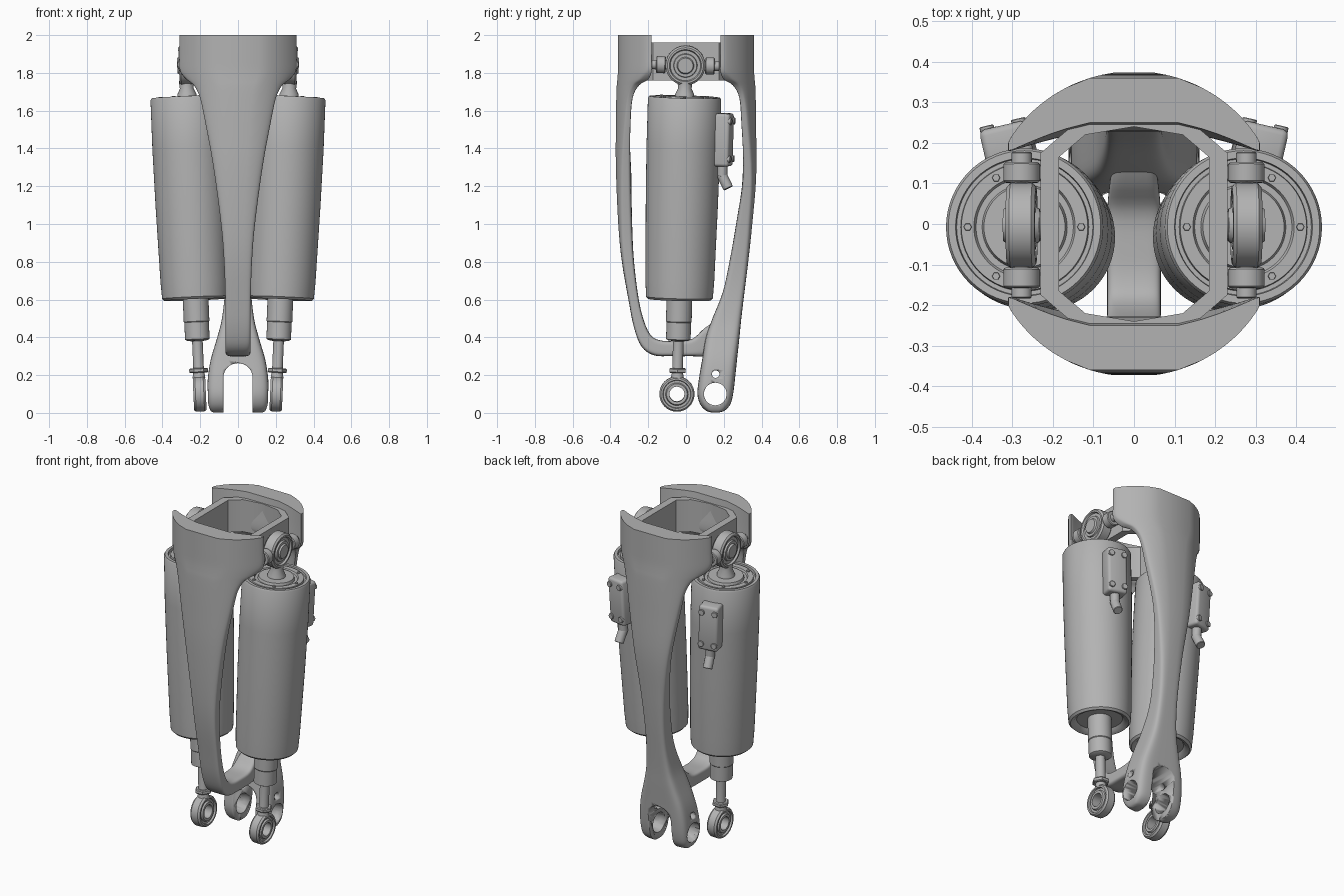
import bpy, bmesh
from math import pi, cos, sin, sqrt, radians, copysign
from mathutils import Matrix, Vector

default = bpy.data.objects.get("Cube")
if default:
    bpy.data.objects.remove(default, do_unlink=True)

grey = bpy.data.materials.new("machined_grey")
grey.use_nodes = True
GREY = (0.45, 0.45, 0.45, 1)
grey.diffuse_color = GREY
grey.node_tree.nodes["Principled BSDF"].inputs["Base Color"].default_value = GREY


def activate(obj):
    bpy.ops.object.select_all(action='DESELECT')
    obj.select_set(True)
    bpy.context.view_layer.objects.active = obj


def finish(name, bm, matrix=Matrix()):
    """Turn a bmesh into a shaded object."""
    bmesh.ops.transform(bm, matrix=matrix, verts=bm.verts)
    bmesh.ops.recalc_face_normals(bm, faces=bm.faces)
    mesh = bpy.data.meshes.new(name)
    bm.to_mesh(mesh)
    bm.free()
    mesh.materials.append(grey)
    obj = bpy.data.objects.new(name, mesh)
    bpy.context.collection.objects.link(obj)
    activate(obj)
    bpy.ops.object.shade_smooth_by_angle(angle=radians(35))
    return obj


def lathe(name, profile, matrix=Matrix(), steps=48):
    """Revolve (radius, height) points about z."""
    bm = bmesh.new()
    vs = [bm.verts.new((r, 0, z)) for r, z in profile]
    es = [bm.edges.new(pair) for pair in zip(vs, vs[1:])]
    bmesh.ops.spin(bm, geom=vs + es, cent=(0, 0, 0), axis=(0, 0, 1), angle=2 * pi, steps=steps)
    bmesh.ops.remove_doubles(bm, verts=bm.verts, dist=1e-5)
    return finish(name, bm, matrix)


def rod(name, radius, low, high, matrix=Matrix(), steps=24):
    c = 0.1 * radius
    return lathe(name, [(0, low), (radius - c, low), (radius, low + c),
                        (radius, high - c), (radius - c, high), (0, high)], matrix, steps)


def smooth_path(rows, sub=4):
    """Catmull-Rom interpolation of the stations."""
    out = []
    rows = [Vector(r) for r in rows]
    for i in range(len(rows) - 1):
        a, b, c, d = rows[max(i - 1, 0)], rows[i], rows[i + 1], rows[min(i + 2, len(rows) - 1)]
        for k in range(sub):
            t = k / sub
            out.append(b + (c - a) * (t / 2) + (2 * a - 5 * b + 4 * c - d) * (t * t / 2)
                       + (3 * b - a - 3 * c + d) * (t ** 3 / 2))
    return out + [rows[-1]]


def strut(name, rows, direction, n=48, arc=0.375):
    """Loft rounded, curved sections: outer y, outer z, inner y, inner z, half width."""
    bm = bmesh.new()
    loops = []
    for yo, zo, yi, zi, w in smooth_path(rows):
        sag_amount = min(max((zo - 0.5) / 0.5, 0), 1)
        bulge = max(0, zi - 1.3) * 0.13
        loop = []
        for k in range(n):
            a = 2 * pi * (k + 0.5) / n
            u = copysign(abs(cos(a)) ** 0.38, cos(a))
            s = (copysign(abs(sin(a)) ** 0.38, sin(a)) + 1) / 2
            x = w * u
            outer = yo - sag_amount * (arc - sqrt(arc * arc - x * x))
            inner = yi + bulge * (1 - u * u)
            loop.append(bm.verts.new((x, direction * (inner + (outer - inner) * s), zi + (zo - zi) * s)))
        loops.append(loop)
    for p, q in zip(loops, loops[1:]):
        for k in range(n):
            bm.faces.new((p[k], p[(k + 1) % n], q[(k + 1) % n], q[k]))
    bm.faces.new(loops[0])
    bm.faces.new(loops[-1])
    return finish(name, bm)


def cut(obj, cutter):
    activate(obj)
    mod = obj.modifiers.new("cut", 'BOOLEAN')
    mod.operation, mod.solver, mod.object = 'DIFFERENCE', 'EXACT', cutter
    # keep the cut ahead of any shading modifier
    bpy.ops.object.modifier_move_to_index(modifier=mod.name, index=0)
    bpy.ops.object.modifier_apply(modifier=mod.name)
    bpy.data.objects.remove(cutter, do_unlink=True)


def move(x, y, z):
    return Matrix.Translation((x, y, z))


TO_X = Matrix.Rotation(pi / 2, 4, 'Y')
TO_Y = Matrix.Rotation(-pi / 2, 4, 'X')

# Frame: two crescent collars flowing into the struts
collar = [(.376, 2, .17, 2, .31), (.376, 1.9, .17, 1.9, .31), (.376, 1.82, .17, 1.81, .308),
          (.376, 1.77, .185, 1.765, .275), (.376, 1.73, .235, 1.735, .232),
          (.376, 1.66, .272, 1.67, .2), (.376, 1.52, .285, 1.52, .17)]
strut("front_strut", collar + [
    (.374, 1.3, .29, 1.3, .13), (.36, 1, .285, 1, .09), (.34, .8, .275, .8, .074),
    (.305, .6, .25, .6, .067), (.275, .45, .22, .48, .066), (.235, .35, .185, .41, .066),
    (.17, .305, .14, .385, .066), (.08, .3, .07, .38, .066), (-.03, .3, -.03, .39, .066),
    (-.1, .3, -.1, .45, .06), (-.18, .32, -.18, .5, .05)], -1)
rear = strut("rear_strut", collar + [
    (.374, 1.25, .3, 1.25, .12), (.352, 1, .265, 1, .085), (.33, .8, .23, .8, .07),
    (.31, .64, .195, .64, .07), (.293, .5, .14, .5, .085), (.283, .4, .105, .4, .11),
    (.27, .28, .085, .28, .145), (.26, .18, .068, .18, .16), (.25, .1, .06, .1, .162),
    (.235, .045, .075, .045, .157), (.205, .012, .105, .012, .145), (.175, .002, .135, .002, .13)], 1)

# Fork slot, pin hole and small cross hole
bm = bmesh.new()
slot = [(.078, -.1)] + [(.078 * cos(a * pi / 16), .185 + .078 * sin(a * pi / 16)) for a in range(17)] + [(-.078, -.1)]
face = bm.faces.new([bm.verts.new((x, -.1, z)) for x, z in slot])
side = bmesh.ops.extrude_face_region(bm, geom=[face])["geom"]
bmesh.ops.translate(bm, vec=(0, .6, 0), verts=[v for v in side if isinstance(v, bmesh.types.BMVert)])
cut(rear, finish("slot_cutter", bm))
cut(rear, rod("pin_cutter", .06, -.4, .4, move(0, .155, .1) @ TO_X, 32))
cut(rear, rod("hole_cutter", .02, -.4, .4, move(0, .157, .205) @ TO_X, 16))


# Collar ring joining front and rear
def outline(quarter, mid):
    half = quarter + [(0, mid)] + [(-x, y) for x, y in reversed(quarter)]
    return half + [(-x, -y) for x, y in half]


bm = bmesh.new()
wall = [[bm.verts.new((x, y, z)) for x, y in pts]
        for pts, z in ((outline([(.23, .175), (.12, .27)], .29), 1.96),
                       (outline([(.185, .165), (.12, .22)], .24), 1.96),
                       (outline([(.185, .165), (.12, .22)], .24), 1.76),
                       (outline([(.23, .175), (.12, .27)], .29), 1.76))]
for i, p in enumerate(wall):
    q = wall[(i + 1) % 4]
    for k in range(len(p)):
        j = (k + 1) % len(p)
        bm.faces.new((p[k], p[j], q[j], q[k]))
finish("collar_ring", bm)

# Actuators, mirrored left and right
foot, head = Vector((.203, -.048, .1)), Vector((.277, -.003, 1.84))
axis = head - foot
tilt = Vector((0, 0, 1)).rotation_difference(axis).to_matrix().to_4x4()
TOP = axis.length
eye_half = [(.04, -.032), (.055, -.032), (.06, -.022), (.072, -.022), (.075, -.033), (.085, -.033), (.093, -.022)]
eye = eye_half + [(r, -z) for r, z in reversed(eye_half)] + eye_half[:1]
head_half = [(0, -.045), (.04, -.045), (.045, -.035), (.06, -.035), (.063, -.025), (.08, -.025),
             (.085, -.036), (.095, -.036), (.105, -.027)]
head_eye = head_half + [(r, -z) for r, z in reversed(head_half)]

for label, sign in (("left", 1), ("right", -1)):
    base = Matrix.Diagonal((sign, 1, 1, 1)) @ Matrix.Translation(foot) @ tilt
    lathe(label + "_rod_eye", eye, base @ TO_X)
    lathe(label + "_piston_rod", [(0, .085), (.034, .085), (.028, .12), (.028, .28), (.055, .284), (.065, .29),
                                  (.065, .38), (.068, .384), (.068, .54)], base)
    rod(label + "_lock_nut", .05, .112, .137, base, 6)
    lathe(label + "_cylinder", [(0, .525), (.13, .525), (.145, .507), (.165, .5), (.177, .512), (.182, .6),
                                (.191, 1), (.195, 1.3), (.194, 1.565), (.188, 1.575), (.17, 1.575),
                                (.168, 1.56), (.158, 1.56), (.156, 1.573), (.125, 1.573), (.12, 1.563),
                                (.105, 1.563), (.1, 1.578), (0, 1.578)], base, 64)
    for k in range(6):
        rod(label + "_cap_bolt", .01, 1.56, 1.58, base @ Matrix.Rotation(k * pi / 3, 4, 'Z') @ move(.14, 0, 0), 6)
    lathe(label + "_head_stem", [(.052, 1.57), (.05, 1.59), (.036, 1.62), (.04, 1.66), (0, 1.66)], base)

    # Upper bearing, its pin into the collar and the two trunnions
    joint = base @ move(0, 0, TOP)
    lathe(label + "_head_eye", head_eye, joint @ TO_X)
    rod(label + "_bearing_pin", .035, -.085, 0, joint @ TO_X)
    for y in (-.13, .13):
        rod(label + "_trunnion", .045, -.025, .025, joint @ move(0, y, 0) @ TO_Y)
        rod(label + "_trunnion_pin", .025, -.05, .05, joint @ move(0, y, 0) @ TO_Y)

    # Valve block with bolts and bent hose fitting
    mount = base @ Matrix.Rotation(radians(-13), 4, 'Z')
    bm = bmesh.new()
    bmesh.ops.create_cube(bm, size=1, matrix=move(0, .21, 1.355) @ Matrix.Diagonal((.12, .1, .28, 1)))
    bmesh.ops.bevel(bm, geom=bm.edges[:], offset=.016, segments=3, profile=.5, affect='EDGES')
    finish(label + "_valve_block", bm, mount)
    for x in (-.04, .04):
        for z in (1.255, 1.455):
            rod(label + "_block_bolt", .018, .23, .268, mount @ move(x, 0, z) @ TO_Y, 16)
    rod(label + "_fitting", .027, 1.16, 1.24, mount @ move(0, .215, 0))
    elbow = Matrix.Rotation(radians(-28), 4, 'X')
    rod(label + "_elbow", .027, -.075, .01, mount @ move(0, .215, 1.165) @ elbow.inverted())
